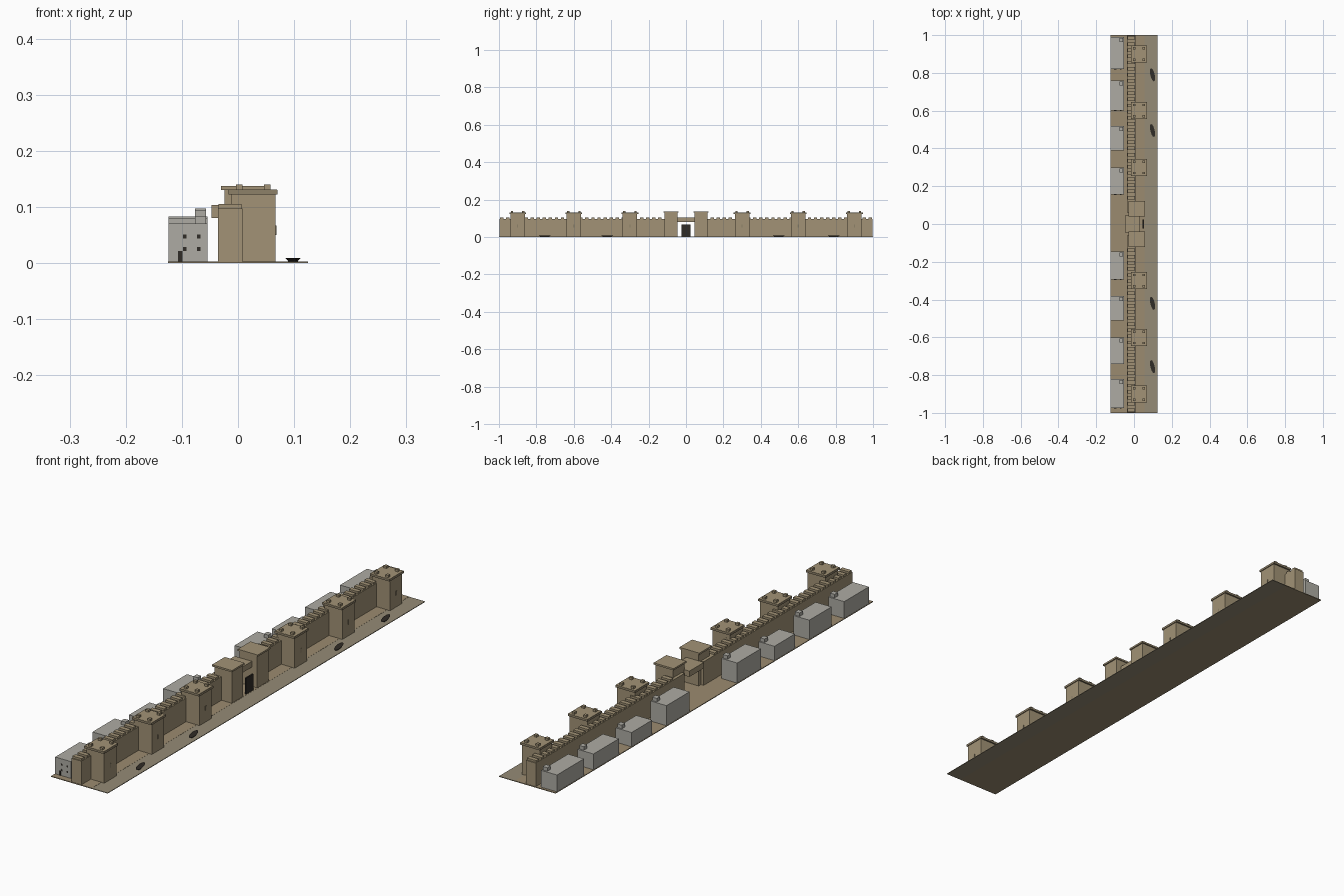
import bpy, bmesh, math
from mathutils import Matrix, Vector

if "Cube" in bpy.data.objects:
    bpy.data.objects.remove(bpy.data.objects["Cube"])


def material(name, rgb):
    m = bpy.data.materials.new(name)
    m.diffuse_color = (*rgb, 1)
    m.use_nodes = True
    m.node_tree.nodes["Principled BSDF"].inputs["Base Color"].default_value = m.diffuse_color
    return m


TAN = material("mud_brick", (0.36, 0.29, 0.18))
TRIM = material("dark_brick", (0.27, 0.22, 0.14))
SAND = material("sand", (0.33, 0.26, 0.16))
SHORE = material("shore", (0.30, 0.26, 0.18))
PLASTER = material("plaster", (0.42, 0.41, 0.37))
DARK = material("dark_wood", (0.03, 0.025, 0.02))


def boxes(name, spans, mat):
    """One object from a list of (x0, x1, y0, y1, z0, z1) boxes."""
    bm = bmesh.new()
    for x0, x1, y0, y1, z0, z1 in spans:
        mtx = (Matrix.Translation(((x0 + x1) / 2, (y0 + y1) / 2, (z0 + z1) / 2))
               @ Matrix.Diagonal((x1 - x0, y1 - y0, z1 - z0, 1)))
        bmesh.ops.create_cube(bm, size=1, matrix=mtx)
    return finish(name, bm, mat)


def finish(name, bm, mat):
    bmesh.ops.recalc_face_normals(bm, faces=bm.faces)
    me = bpy.data.meshes.new(name)
    bm.to_mesh(me)
    bm.free()
    me.materials.append(mat)
    ob = bpy.data.objects.new(name, me)
    bpy.context.collection.objects.link(ob)
    return ob


# Ground and the shore strip outside the wall
boxes("ground", [(-0.125, 0.055, -1, 1, 0, 0.003)], SAND)
boxes("shore", [(0.055, 0.125, -1, 1, 0, 0.0025)], SHORE)

# Curtain wall on both sides of the gate, with merlons
for s, side in ((-1, "south"), (1, "north")):
    a, b = sorted((s * 0.06, s * 0.998))
    boxes(f"wall_{side}", [(-0.036, 0.008, a, b, 0.002, 0.097)], TAN)
    merlons = []
    for i in range(27):
        y = s * (0.14 + i * 0.0325)
        merlons.append((-0.035, 0.006, y - 0.009, y + 0.009, 0.097, 0.105))
    boxes(f"merlons_{side}", merlons, TAN)

# Towers with overhanging cap, corner blocks and slits
for n, y in enumerate((-0.9, -0.6, -0.3, 0.3, 0.6, 0.9)):
    boxes(f"tower_{n}", [(-0.012, 0.067, y - 0.0385, y + 0.0385, 0.002, 0.123)], TAN)
    boxes(f"tower_cap_{n}", [(-0.017, 0.07, y - 0.045, y + 0.045, 0.122, 0.13)], TRIM)
    boxes(f"tower_roof_{n}", [(-0.0165, 0.0695, y - 0.0445, y + 0.0445, 0.13, 0.131)], TAN)
    boxes(f"tower_corner_blocks_{n}",
          [(x - 0.006, x + 0.006, y + d - 0.006, y + d + 0.006, 0.13, 0.14)
           for x in (0.002, 0.052) for d in (-0.03, 0.03)], TAN)
    boxes(f"tower_slit_{n}", [(0.066, 0.0685, y - 0.003, y + 0.003, 0.05, 0.067)], TRIM)

# Gatehouse: two towers, lintel and door
for s, side in ((-1, "south"), (1, "north")):
    a, b = sorted((s * 0.045, s * 0.115))
    boxes(f"gate_tower_{side}", [(-0.024, 0.053, a, b, 0.002, 0.13)], TAN)
    a, b = sorted((s * 0.041, s * 0.121))
    boxes(f"gate_tower_cap_{side}", [(-0.03, 0.058, a, b, 0.13, 0.137)], TAN)
boxes("gate_lintel", [(-0.047, 0.03, -0.046, 0.046, 0.08, 0.103)], TAN)
boxes("gate_door", [(0.046, 0.052, -0.023, 0.023, 0.002, 0.067)], DARK)

# Houses inside the wall: (y start, y end, height)
HOUSES = [(-0.975, -0.82, 0.07), (-0.74, -0.60, 0.08), (-0.51, -0.38, 0.06),
          (-0.295, -0.145, 0.083), (0.155, 0.30, 0.083), (0.39, 0.52, 0.06),
          (0.60, 0.76, 0.066), (0.82, 0.99, 0.07)]
for n, (a, b, h) in enumerate(HOUSES):
    boxes(f"house_{n}", [(-0.124, -0.054, a, b, 0.002, h)], PLASTER)
    boxes(f"roof_hut_{n}", [(-0.077, -0.057, b - 0.027, b - 0.006, h, h + 0.014)], PLASTER)
    openings = [(x - 0.003, x + 0.003, a - 0.001, a + 0.001, z - 0.0035, z + 0.0035)
                for x in (-0.095, -0.07) for z in (0.025, 0.047)]
    openings.append((-0.107, -0.099, a - 0.001, a + 0.001, 0.003, 0.021))
    boxes(f"house_openings_{n}", openings, DARK)

# Beached boats: flared pointed hulls
for n, y in enumerate((-0.755, -0.42, 0.495, 0.79)):
    bm = bmesh.new()
    rings = []
    for z, length, width in ((0.002, 0.022, 0.006), (0.009, 0.036, 0.0115)):
        ring = []
        for k in range(12):
            t = k * math.tau / 12
            ring.append(bm.verts.new((width * math.cos(t), length * math.sin(t), z)))
        rings.append(ring)
    bm.faces.new(rings[0])
    bm.faces.new(rings[1])
    for k in range(12):
        j = (k + 1) % 12
        bm.faces.new((rings[0][k], rings[0][j], rings[1][j], rings[1][k]))
    bmesh.ops.transform(bm, verts=bm.verts, matrix=Matrix.Translation(Vector((0.098, y, 0)))
                        @ Matrix.Rotation(math.radians(13), 4, 'Z'))
    finish(f"boat_{n}", bm, DARK)
